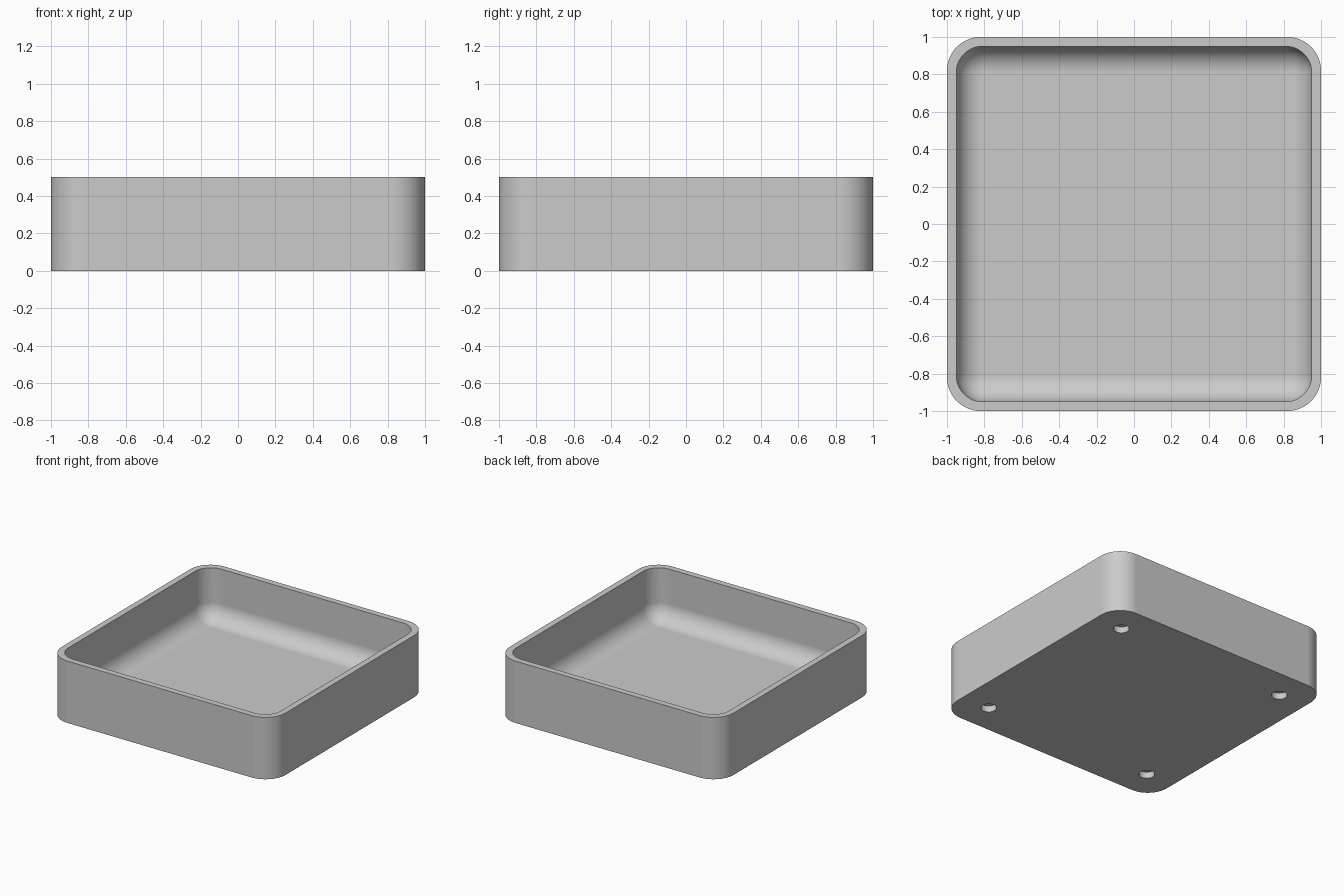
import bpy, bmesh, math
from mathutils import Matrix

if "Cube" in bpy.data.objects:
    bpy.data.objects.remove(bpy.data.objects["Cube"], do_unlink=True)

HEIGHT = 0.5
FLOOR = 0.08
WALL = 0.05
OUTER_R = 0.18
INNER_R = 0.14
FILLET = 0.14
STEPS = 12

grey = bpy.data.materials.new("grey")
grey.use_nodes = True
colour = (0.6, 0.6, 0.6, 1)
grey.diffuse_color = colour
grey.node_tree.nodes["Principled BSDF"].inputs["Base Color"].default_value = colour


def ring(bm, half, radius, z):
    """Rounded square loop of vertices."""
    verts = []
    for corner in range(4):
        mid = math.radians(45 + 90 * corner)
        cx = math.copysign(half - radius, math.cos(mid))
        cy = math.copysign(half - radius, math.sin(mid))
        for i in range(STEPS + 1):
            a = math.pi / 2 * (corner + i / STEPS)
            verts.append(bm.verts.new((cx + radius * math.cos(a),
                                       cy + radius * math.sin(a), z)))
    return verts


def new_object(name, bm):
    bmesh.ops.recalc_face_normals(bm, faces=bm.faces)
    mesh = bpy.data.meshes.new(name)
    bm.to_mesh(mesh)
    bm.free()
    mesh.materials.append(grey)
    obj = bpy.data.objects.new(name, mesh)
    bpy.context.collection.objects.link(obj)
    return obj


# Tray shell: outer wall, rim, inner wall, then the rounded floor edge
bm = bmesh.new()
inner = 1 - WALL
rings = [ring(bm, 1, OUTER_R, 0), ring(bm, 1, OUTER_R, HEIGHT),
         ring(bm, inner, INNER_R, HEIGHT)]
for i in range(STEPS + 1):
    a = math.pi / 2 * i / STEPS
    inset = FILLET * (1 - math.cos(a))
    rings.append(ring(bm, inner - inset, max(INNER_R - inset, 0.002),
                      FLOOR + FILLET * (1 - math.sin(a))))
for low, high in zip(rings, rings[1:]):
    for i in range(len(low)):
        j = (i + 1) % len(low)
        bm.faces.new((low[i], low[j], high[j], high[i]))
bm.faces.new(rings[0])
bm.faces.new(rings[-1])
tray = new_object("tray", bm)

# Four blind round holes in the underside
bm = bmesh.new()
for x in (-0.755, 0.755):
    for y in (-0.755, 0.755):
        bmesh.ops.create_cone(bm, cap_ends=True, segments=32, radius1=0.058,
                              radius2=0.058, depth=0.1,
                              matrix=Matrix.Translation((x, y, 0)))
cutter = new_object("hole_cutter", bm)
cutter.hide_render = True

bpy.ops.object.select_all(action='DESELECT')
tray.select_set(True)
bpy.context.view_layer.objects.active = tray
cut = tray.modifiers.new("holes", 'BOOLEAN')
cut.operation = 'DIFFERENCE'
cut.solver = 'EXACT'
cut.object = cutter
bpy.ops.object.modifier_apply(modifier=cut.name)
bpy.data.objects.remove(cutter, do_unlink=True)

# Smooth corners with crisp rim and base edges
bpy.ops.object.shade_smooth_by_angle(angle=math.radians(35))
weighted = tray.modifiers.new("weighted_normals", 'WEIGHTED_NORMAL')
weighted.keep_sharp = True
